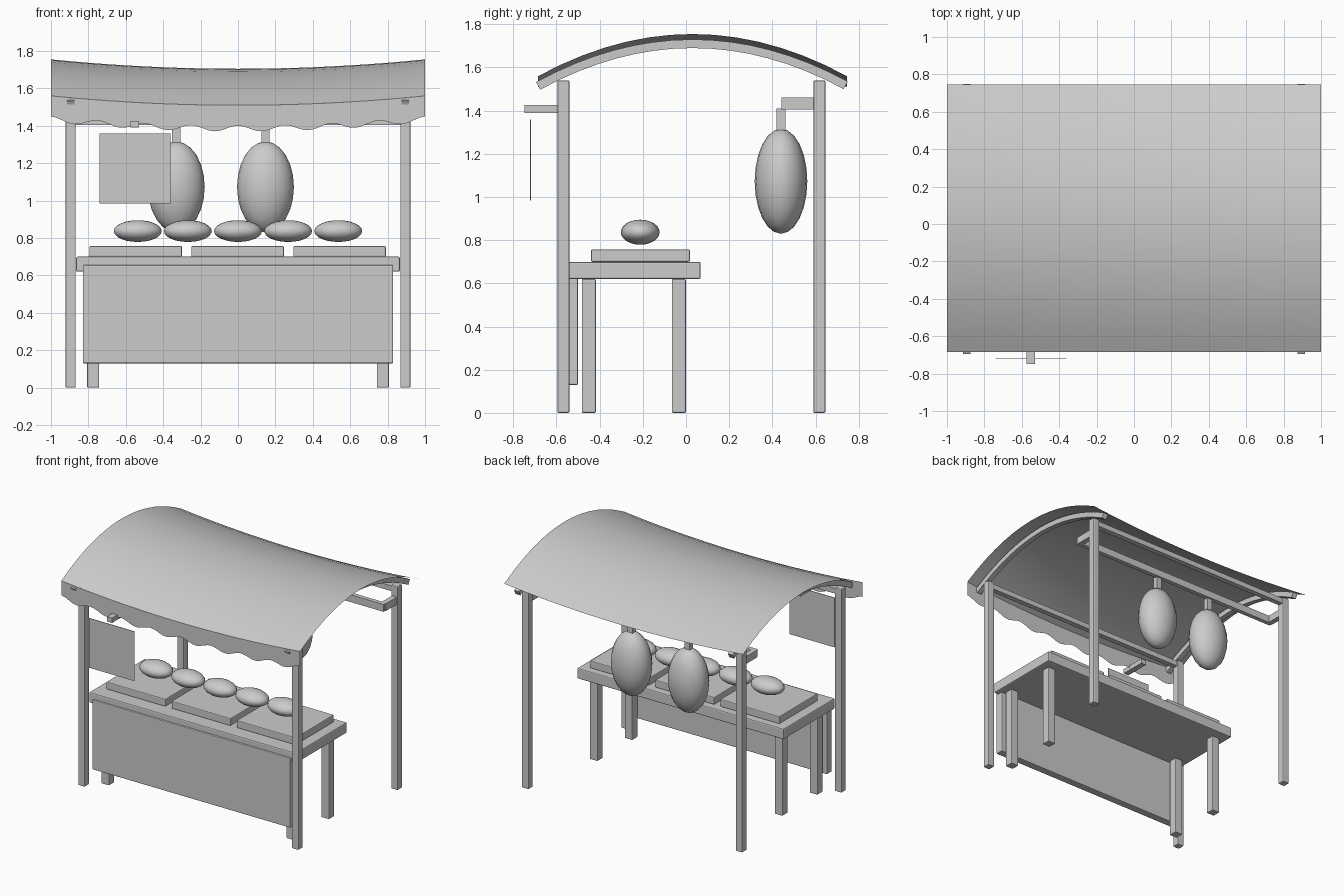
import bpy, bmesh, math
from mathutils import Vector

if "Cube" in bpy.data.objects:
    bpy.data.objects.remove(bpy.data.objects["Cube"], do_unlink=True)

grey = bpy.data.materials.new("plain grey")
grey.use_nodes = True
grey.diffuse_color = (0.6, 0.6, 0.6, 1)
grey.node_tree.nodes["Principled BSDF"].inputs["Base Color"].default_value = (0.6, 0.6, 0.6, 1)


def finish(name, bm, smooth=False):
    bmesh.ops.recalc_face_normals(bm, faces=bm.faces)
    mesh = bpy.data.meshes.new(name)
    for face in bm.faces:
        face.smooth = smooth
    bm.to_mesh(mesh)
    bm.free()
    mesh.materials.append(grey)
    obj = bpy.data.objects.new(name, mesh)
    bpy.context.collection.objects.link(obj)
    return obj


def box(name, x, y, z, bevel=0.0):
    """Box from (low, high) ranges on each axis."""
    bm = bmesh.new()
    bmesh.ops.create_cube(bm, size=1)
    for v in bm.verts:
        v.co = [(lo + hi) / 2 + c * (hi - lo) for c, (lo, hi) in zip(v.co, (x, y, z))]
    obj = finish(name, bm)
    if bevel:
        mod = obj.modifiers.new("soft edges", "BEVEL")
        mod.width, mod.segments = bevel, 2
    return obj


def around(centre, width):
    return (centre - width / 2, centre + width / 2)


def ellipsoid(name, centre, radii):
    bm = bmesh.new()
    bmesh.ops.create_uvsphere(bm, u_segments=20, v_segments=12, radius=1)
    for v in bm.verts:
        v.co = Vector(centre) + Vector(c * r for c, r in zip(v.co, radii))
    finish(name, bm, True)


def sheet(name, columns, rows, point):
    """Open grid surface; point(u, v) takes values from 0 to 1."""
    bm = bmesh.new()
    grid = [[bm.verts.new(point(i / columns, j / rows)) for j in range(rows + 1)]
            for i in range(columns + 1)]
    for a, b in zip(grid, grid[1:]):
        for j in range(rows):
            bm.faces.new((a[j], b[j], b[j + 1], a[j + 1]))
    finish(name, bm, True)


def arch(y):
    return -0.195 * ((y - 0.03) / 0.715) ** 2


FRONT, BACK = -0.685, 0.745


# Canopy: arched front to back, sagging in the middle
def canopy_point(u, v):
    x, y = 2 * u - 1, FRONT + (BACK - FRONT) * v
    return (x, y, 1.705 + 0.05 * x * x + arch(y))


# Scalloped valance hanging from the front edge
def valance_point(u, v):
    x = 2 * u - 1
    top = canopy_point(u, 0)[2]
    drop = 0.125 + 0.015 * math.cos(8 * math.pi * (x - 0.125))
    return (x, FRONT, top - drop * v)


sheet("canopy", 20, 14, canopy_point)
sheet("valance", 96, 1, valance_point)


# Curved rafters under the canopy
def rafter(name, x):
    bm = bmesh.new()
    rings, steps = [], 16
    for i in range(steps + 1):
        y = -0.685 + 1.425 * i / steps
        slope = (arch(y + 0.01) - arch(y - 0.01)) / 0.02
        normal = Vector((0, -slope, 1)).normalized() * 0.02
        mid = Vector((x, y, 1.71 + arch(y)))
        side = Vector((0.02, 0, 0))
        rings.append([bm.verts.new(mid + s * side + n * normal)
                      for s, n in ((-1, -1), (1, -1), (1, 1), (-1, 1))])
    for a, b in zip(rings, rings[1:]):
        for k in range(4):
            bm.faces.new((a[k], a[k - 1], b[k - 1], b[k]))
    bm.faces.new(rings[0])
    bm.faces.new(rings[-1])
    finish(name, bm)


# Posts, table legs, rafters and rail brackets on both sides
for side, s in (("left", 1), ("right", -1)):
    for end, post_y, leg_y in (("front", -0.568, -0.45), ("back", 0.618, -0.033)):
        box(f"{end}_{side}_post", around(s * 0.895, 0.055), around(post_y, 0.055), (0, 1.54), 0.006)
        box(f"{end}_{side}_table_leg", around(s * 0.775, 0.065), around(leg_y, 0.065), (0, 0.62), 0.006)
    rafter(f"{side}_rafter", s * 0.895)
    box(f"{side}_rail_bracket", around(s * 0.895, 0.04), (0.46, 0.6), (1.405, 1.46))

# Cross beams and hanging rail
for end, y in (("front", -0.568), ("back", 0.618)):
    box(f"{end}_beam", (-0.895, 0.895), around(y, 0.04), (1.49, 1.53))
box("hanging_rail", (-0.91, 0.91), (0.442, 0.475), (1.405, 1.46))

# Table
box("table_top", (-0.865, 0.865), (-0.545, 0.068), (0.62, 0.7), 0.008)
box("front_panel", (-0.83, 0.83), (-0.56, -0.5), (0.13, 0.655), 0.006)
for i in range(3):
    box(f"tray_{i + 1}", around((i - 1) * 0.545 - 0.002, 0.495), (-0.44, 0.018), (0.7, 0.757), 0.006)
for i in range(5):
    ellipsoid(f"small_good_{i + 1}", ((i - 2) * 0.268, -0.212, 0.837), (0.128, 0.09, 0.058))

# Hanging goods
for i, x in enumerate((-0.33, 0.147)):
    ellipsoid(f"hanging_good_{i + 1}", (x, 0.44, 1.073), (0.152, 0.122, 0.243))
    box(f"hanger_{i + 1}", around(x, 0.045), around(0.44, 0.04), (1.3, 1.41))

# Sign and its arm
box("sign_arm", around(-0.552, 0.043), (-0.748, -0.55), (1.39, 1.427))
box("sign_board", (-0.74, -0.362), around(-0.72, 0.004), (0.985, 1.36))
